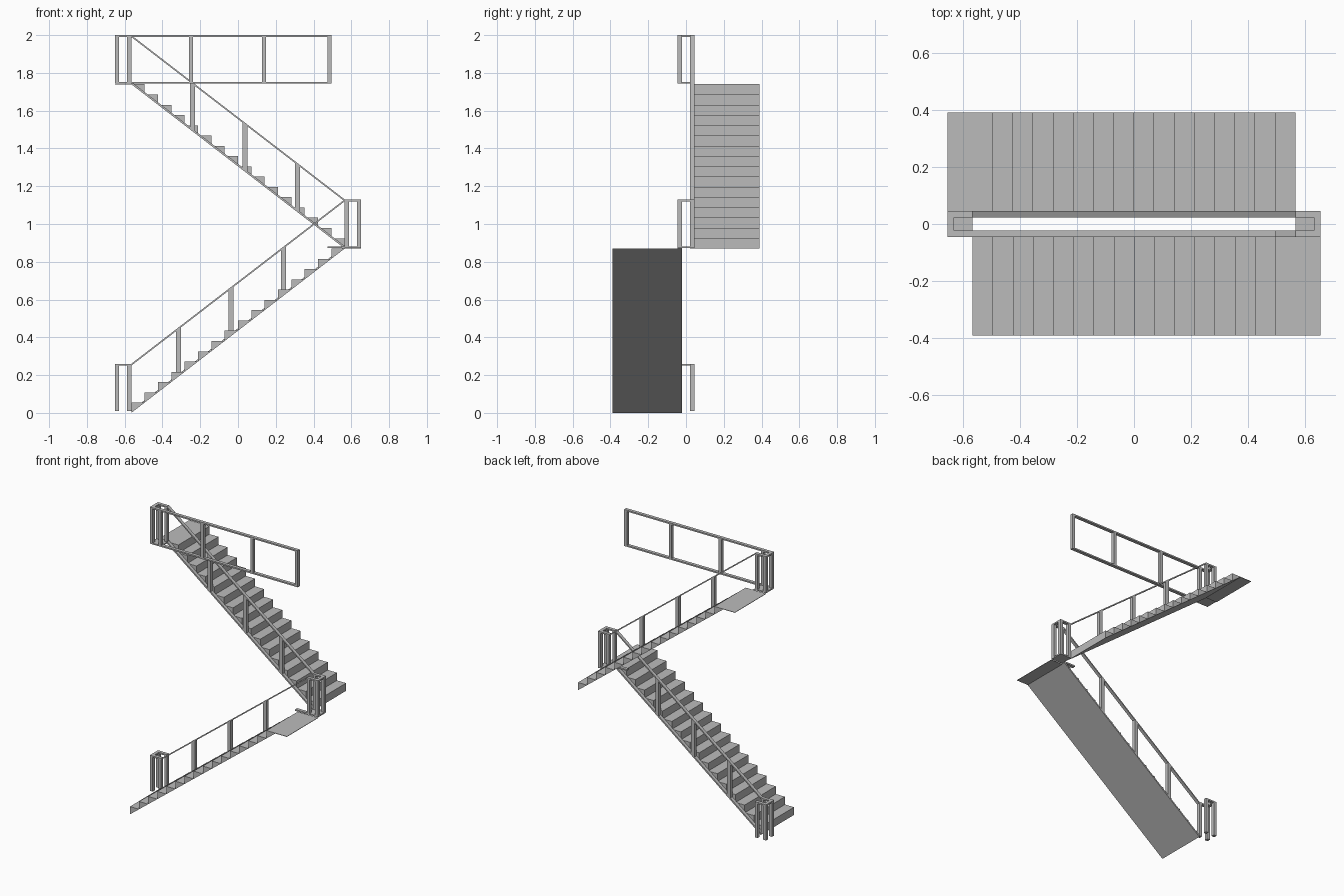
import bpy, bmesh

cube = bpy.data.objects.get("Cube")
if cube:
    bpy.data.objects.remove(cube)

steel = bpy.data.materials.new("grey")
steel.use_nodes = True
GREY = (0.5, 0.5, 0.5, 1)
steel.diffuse_color = GREY
steel.node_tree.nodes["Principled BSDF"].inputs["Base Color"].default_value = GREY

HALF = 0.565            # half the length of a flight
RISE = 0.87             # height of a flight
STEPS = 16
RUN = 2 * HALF / STEPS
RISER = RISE / STEPS
RAIL = 0.26             # handrail height above the slope
INNER, OUTER = 0.022, 0.045   # rail band beside the stairwell
EDGE = 0.39             # far side of the steps
END = 0.652             # outer end of newels and landings
BAR = 0.01              # rail thickness


def build(name, prisms):
    """Join prisms, each an x-z outline extruded between two y values."""
    bm = bmesh.new()
    for outline, y0, y1 in prisms:
        face = bm.faces.new([bm.verts.new((x, y0, z)) for x, z in outline])
        ext = bmesh.ops.extrude_face_region(bm, geom=[face], use_keep_orig=True)
        verts = [g for g in ext["geom"] if isinstance(g, bmesh.types.BMVert)]
        bmesh.ops.translate(bm, verts=verts, vec=(0, y1 - y0, 0))
    bmesh.ops.recalc_face_normals(bm, faces=bm.faces)
    mesh = bpy.data.meshes.new(name)
    bm.to_mesh(mesh)
    bm.free()
    mesh.materials.append(steel)
    obj = bpy.data.objects.new(name, mesh)
    bpy.context.collection.objects.link(obj)
    return obj


def box(x0, x1, y0, y1, z0, z1):
    return ([(x0, z0), (x1, z0), (x1, z1), (x0, z1)], y0, y1)


def slope(x):
    return (x + HALF) / (2 * HALF) * RISE


def sloped(x0, x1, low, high):
    """Bar with upright ends that follows the pitch of the stairs."""
    return ([(x0, slope(x0) + low), (x1, slope(x1) + low),
             (x1, slope(x1) + high), (x0, slope(x0) + high)], -OUTER, -INNER)


def place(obj, turned, z):
    obj.location.z = z
    if turned:
        obj.rotation_euler.z = 3.14159265


def flight(label, turned, base):
    # Wedge shaped steps
    steps = []
    for i in range(STEPS):
        x, z = -HALF + i * RUN, i * RISER
        steps.append(([(x, z), (x + RUN, z + RISER), (x, z + RISER)], -EDGE, -OUTER))
    place(build(label + "_steps", steps), turned, base)
    # Thin landing beyond the last step
    plate = box(HALF - RUN, END, -EDGE, -OUTER, RISE - 0.002, RISE + 0.001)
    place(build(label + "_landing", [plate]), turned, base)
    # Handrail, bottom rail and balusters
    place(build(label + "_handrail", [sloped(-HALF, HALF, RAIL - BAR, RAIL)]), turned, base)
    place(build(label + "_bottom_rail", [sloped(-HALF, HALF, 0, 0.013)]), turned, base)
    posts = [sloped(x - 0.013, x + 0.013, 0.01, RAIL - BAR / 2)
             for x in (-0.315, -0.038, 0.24)]
    place(build(label + "_balusters", posts), turned, base)


def newel(label, side, base, floor):
    """Four corner posts under a cap that opens towards the stairs."""
    def span(a, b):
        return min(a * side, b * side), max(a * side, b * side)

    top = base + RAIL
    posts = [box(*span(a, a + 0.022), y, y + OUTER - INNER, base + 0.01, top)
             for a in (HALF, END - 0.022) for y in (-OUTER, INNER)]
    build(label + "_newel_posts", posts)
    cap = [box(*span(HALF, END), -OUTER, -INNER, top - BAR, top),
           box(*span(HALF, END), INNER, OUTER, top - BAR, top),
           box(*span(END - 0.022, END), -INNER, INNER, top - BAR, top)]
    build(label + "_newel_cap", cap)
    if floor:
        build(label + "_newel_base",
              [box(*span(HALF, END), -OUTER, OUTER, base + 0.003, base + 0.012)])


flight("lower", False, 0)
flight("upper", True, RISE)
newel("lower", -1, 0, False)
newel("middle", 1, RISE, True)
newel("upper", -1, 2 * RISE, True)

# Short rail stub beside the middle landing
build("landing_rail_stub",
      [box(0.475, HALF, -OUTER, -INNER, RISE + 0.002, RISE + 0.012)])

# Level balustrade on the top floor
FLOOR, TOP = 2 * RISE, 2 * RISE + RAIL
BAL_END = 0.495
build("top_balustrade_rails",
      [box(-HALF, BAL_END, -OUTER, -INNER, z, z + BAR) for z in (FLOOR + 0.003, TOP - BAR)])
build("top_balustrade_posts",
      [box(x - 0.011, x + 0.011, -OUTER, -INNER, FLOOR + 0.01, TOP - 0.005)
       for x in (-0.248, 0.138, BAL_END - 0.011)])
